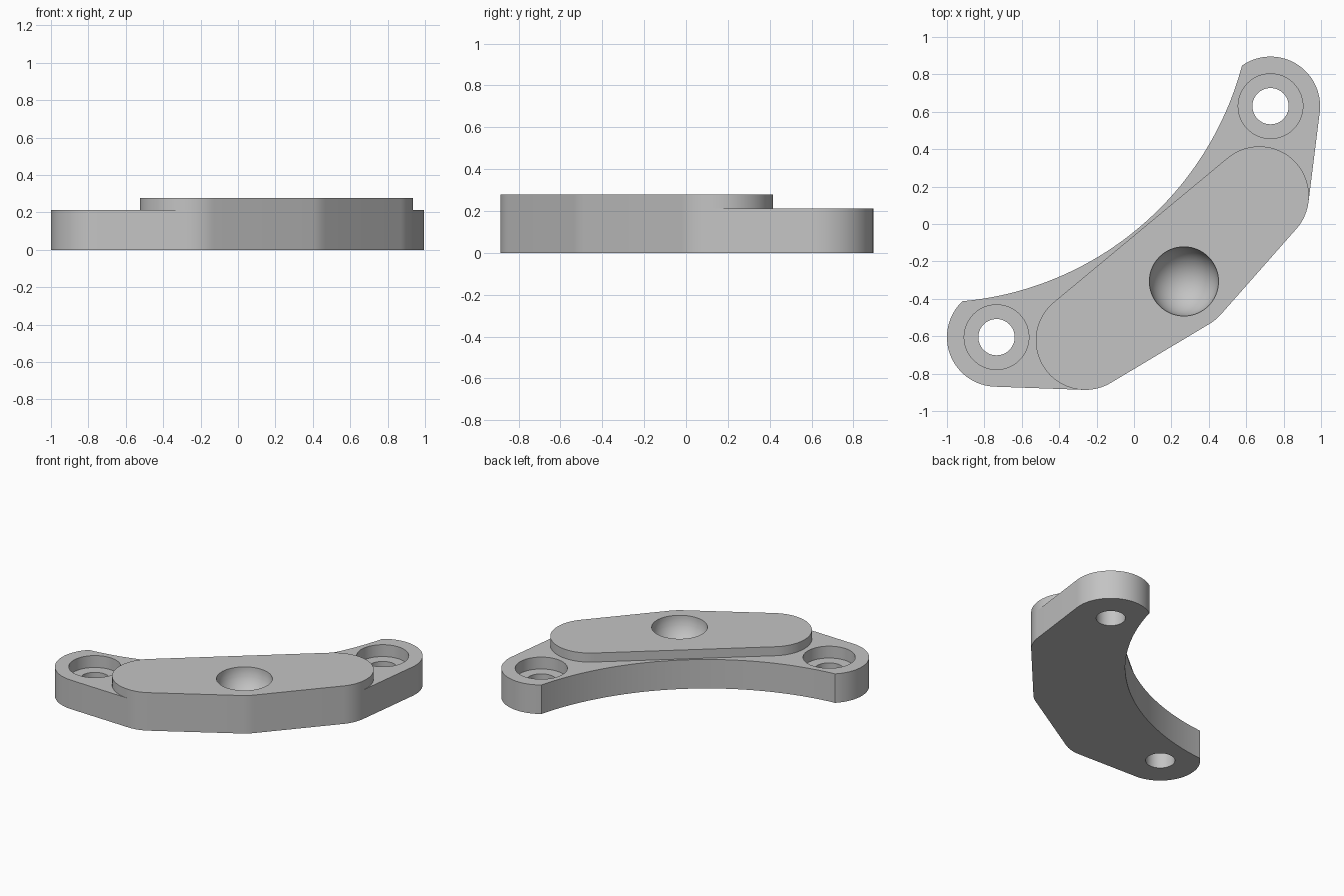
import bpy, bmesh, math
from mathutils import Vector
from mathutils.geometry import convex_hull_2d

cube = bpy.data.objects.get("Cube")
if cube:
    bpy.data.objects.remove(cube, do_unlink=True)

BASE_TOP, PAD_TOP, FLOOR = 0.212, 0.278, 0.125
R = 0.265                                  # shared corner radius
EARS = [(-0.735, -0.605), (0.73, 0.63)]    # screw hole centres
PAD = [(-0.26, -0.622), (0.267, -0.307), (0.67, 0.15)]
SOCKET = PAD[1]

grey = bpy.data.materials.new("plain_grey")
grey.use_nodes = True
grey.diffuse_color = (0.55, 0.55, 0.55, 1)
grey.node_tree.nodes["Principled BSDF"].inputs["Base Color"].default_value = grey.diffuse_color


def hull_outline(centres):
    """Outline wrapped tightly around equal circles."""
    pts = [Vector((x + R * math.cos(a), y + R * math.sin(a)))
           for x, y in centres
           for a in (math.tau * i / 96 for i in range(96))]
    return [pts[i] for i in convex_hull_2d(pts)]


def prism(name, outline, z0, z1):
    bm = bmesh.new()
    face = bm.faces.new([bm.verts.new((p.x, p.y, z0)) for p in outline])
    top = bmesh.ops.extrude_face_region(bm, geom=[face])["geom"]
    bmesh.ops.translate(bm, vec=(0, 0, z1 - z0),
                        verts=[v for v in top if isinstance(v, bmesh.types.BMVert)])
    bmesh.ops.recalc_face_normals(bm, faces=bm.faces)
    mesh = bpy.data.meshes.new(name)
    bm.to_mesh(mesh)
    bm.free()
    mesh.materials.append(grey)
    obj = bpy.data.objects.new(name, mesh)
    bpy.context.collection.objects.link(obj)
    return obj


def cylinder(centre, radius, z0, z1, sides=64):
    bpy.ops.mesh.primitive_cylinder_add(vertices=sides, radius=radius, depth=z1 - z0,
                                        location=(*centre, (z0 + z1) / 2))
    return bpy.context.object


def activate(obj):
    bpy.ops.object.select_all(action='DESELECT')
    obj.select_set(True)
    bpy.context.view_layer.objects.active = obj


def cut(obj, cutter):
    cutter.hide_render = True
    cutter.data.materials.append(grey)
    mod = obj.modifiers.new("cut", 'BOOLEAN')
    mod.operation, mod.solver, mod.object = 'DIFFERENCE', 'EXACT', cutter
    activate(obj)
    bpy.ops.object.modifier_apply(modifier=mod.name)


# Curved base plate and the raised pad on it
base = prism("base_plate", hull_outline(EARS + PAD), 0, BASE_TOP)
pad = prism("raised_pad", hull_outline(PAD), BASE_TOP, PAD_TOP)

# Concave back edge
cutters = [cylinder((-1.072, 1.287), 1.707, -0.2, 0.5, 256)]
# Counterbored screw holes
for ear in EARS:
    cutters.append(cylinder(ear, 0.097, -0.1, 0.4))
    cutters.append(cylinder(ear, 0.173, FLOOR, 0.4))
# Round socket
bpy.ops.mesh.primitive_uv_sphere_add(segments=64, ring_count=32, radius=0.185,
                                     location=(*SOCKET, PAD_TOP))
socket = bpy.context.object
cutters.append(socket)

for c in cutters:
    cut(base, c)
cut(pad, socket)
for c in cutters:
    bpy.data.objects.remove(c, do_unlink=True)

for obj in (base, pad):
    activate(obj)
    bpy.ops.object.shade_smooth_by_angle(angle=math.radians(30))
